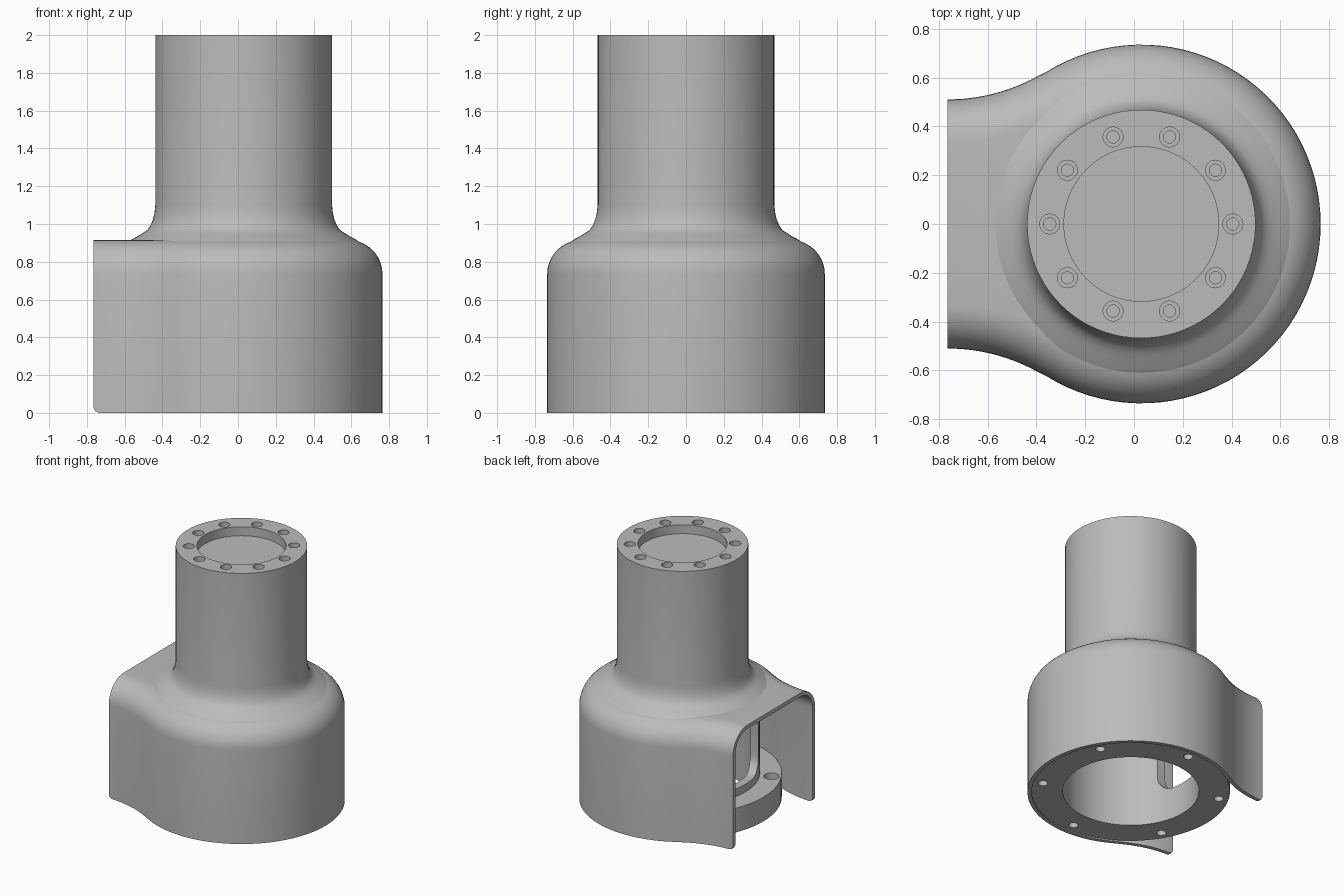
import bpy, bmesh
from math import sin, cos, pi, asin, atan2, radians
from mathutils import Matrix, Vector

cube = bpy.data.objects.get("Cube")
if cube:
    bpy.data.objects.remove(cube, do_unlink=True)

AXIS_X = 0.03       # axis of the round body
BODY_R = 0.735
END_X = -0.765      # open end of the side hood
HOOD_ARC = Vector((END_X, 1.273))   # centre of the concave blend arc
ARC_R = 0.763

grey = bpy.data.materials.new("light_grey")
grey.use_nodes = True
grey.diffuse_color = (0.5, 0.5, 0.5, 1)
grey.node_tree.nodes["Principled BSDF"].inputs["Base Color"].default_value = (0.5, 0.5, 0.5, 1)


def make_object(name, bm):
    mesh = bpy.data.meshes.new(name)
    bm.to_mesh(mesh)
    bm.free()
    mesh.materials.append(grey)
    ob = bpy.data.objects.new(name, mesh)
    bpy.context.collection.objects.link(ob)
    return ob


def apply_and_smooth(ob):
    bpy.ops.object.select_all(action='DESELECT')
    ob.select_set(True)
    bpy.context.view_layer.objects.active = ob
    for mod in list(ob.modifiers):
        bpy.ops.object.modifier_apply(modifier=mod.name)
    bpy.ops.object.shade_smooth_by_angle(angle=radians(35))


def revolve(bm, profile, x, y, steps, closed=False):
    """Spin a (radius, height) profile about a vertical line."""
    part = bmesh.new()
    verts = [part.verts.new((r, 0, z)) for r, z in profile]
    pairs = list(zip(verts, verts[1:]))
    if closed:
        pairs.append((verts[-1], verts[0]))
    edges = [part.edges.new(p) for p in pairs]
    bmesh.ops.spin(part, geom=verts + edges, cent=(0, 0, 0), axis=(0, 0, 1),
                   angle=2 * pi, steps=steps, use_merge=True)
    bmesh.ops.remove_doubles(part, verts=part.verts, dist=1e-5)
    bmesh.ops.recalc_face_normals(part, faces=part.faces)
    bmesh.ops.translate(part, verts=part.verts, vec=(x, y, 0))
    temp = bpy.data.meshes.new("temp")
    part.to_mesh(temp)
    part.free()
    bm.from_mesh(temp)
    bpy.data.meshes.remove(temp)


def outline(inset, trim=0.0):
    """Plan of the housing: hood side, round body, other hood side."""
    rho = ARC_R + inset
    t0 = asin(trim / rho)
    t1 = atan2(AXIS_X - END_X, HOOD_ARC.y)
    side = []
    for i in range(12):
        t = t0 + (t1 - t0) * i / 12
        side.append((HOOD_ARC.x + rho * sin(t), HOOD_ARC.y - rho * cos(t)))
    phi = pi / 2 + t1
    r = BODY_R - inset
    arc = [(AXIS_X + r * cos(phi - 2 * phi * i / 64), r * sin(phi - 2 * phi * i / 64))
           for i in range(65)]
    return side + arc + [(x, -y) for x, y in reversed(side)]


# Housing: thin shell with a rounded shoulder, open at the hood end
bm = bmesh.new()
FILLET = 0.18
TOP = 0.915
layers = [(0, 0.03, 0), (0, 0.009, 0.009), (0, 0, 0.03)]
for i in range(11):
    a = pi / 2 * i / 10
    layers.append((FILLET * (1 - cos(a)), 0, TOP - FILLET * (1 - sin(a))))
rows = [[bm.verts.new((x, y, z)) for x, y in outline(d, trim)] for d, trim, z in layers]
rim = []
for v in rows[-1]:
    a = atan2(v.co.y, v.co.x - AXIS_X)
    rim.append(bm.verts.new((AXIS_X + 0.53 * cos(a), 0.53 * sin(a), TOP)))
rows.append(rim)
for low, high in zip(rows, rows[1:]):
    for j in range(len(low) - 1):
        bm.faces.new((low[j + 1], low[j], high[j], high[j + 1]))
bm.faces.new((rows[-2][0], rows[-2][-1], rim[-1], rim[0]))
housing = make_object("housing_shell", bm)
solid = housing.modifiers.new("thickness", 'SOLIDIFY')
solid.thickness = 0.03
solid.offset = -1
apply_and_smooth(housing)

# Core: base flange, inner tube, flared neck and tower in one turned profile
bm = bmesh.new()
revolve(bm, [
    (0.485, 0.01), (0.706, 0.01), (0.706, 0.2), (0.55, 0.2), (0.55, 0.89),
    (0.63, 0.893), (0.59, 0.92), (0.56, 0.936), (0.535, 0.952), (0.51, 0.968),
    (0.492, 0.995), (0.48, 1.025), (0.472, 1.06), (0.468, 1.1), (0.468, 2.0),
    (0.317, 2.0), (0.317, 1.93), (0, 1.93), (0, 1.84), (0.42, 1.84),
    (0.42, 0.95), (0.485, 0.9)], AXIS_X, 0, 80, closed=True)
core = make_object("tower_and_flange", bm)

# Cutters: bolt holes in the tower top and flange, window in the tube
bm = bmesh.new()
for i in range(10):
    a = 2 * pi * i / 10
    revolve(bm, [(0, 1.87), (0.025, 1.87), (0.025, 1.93), (0.041, 1.93),
                 (0.041, 2.1), (0, 2.1)],
            AXIS_X + 0.375 * cos(a), 0.375 * sin(a), 20)
for i in range(6):
    a = pi / 6 + pi / 3 * i
    revolve(bm, [(0, -0.1), (0.034, -0.1), (0.034, 0.12), (0.056, 0.12),
                 (0.056, 0.24), (0, 0.24)],
            AXIS_X + 0.635 * cos(a), 0.635 * sin(a), 20)
box = bmesh.ops.create_cube(bm, size=1, matrix=Matrix.Translation((-0.5, 0, 0.5))
                            @ Matrix.Diagonal((0.4, 0.44, 0.48, 1)))
along = {e for v in box["verts"] for e in v.link_edges
         if abs(e.verts[0].co.x - e.verts[1].co.x) > 0.1}
bmesh.ops.bevel(bm, geom=list(along), offset=0.12, segments=8, profile=0.5,
                affect='EDGES')
cutter = make_object("hole_cutter", bm)
cutter.hide_render = True

cut = core.modifiers.new("holes", 'BOOLEAN')
cut.operation = 'DIFFERENCE'
cut.solver = 'EXACT'
cut.object = cutter
apply_and_smooth(core)
bpy.data.objects.remove(cutter, do_unlink=True)
